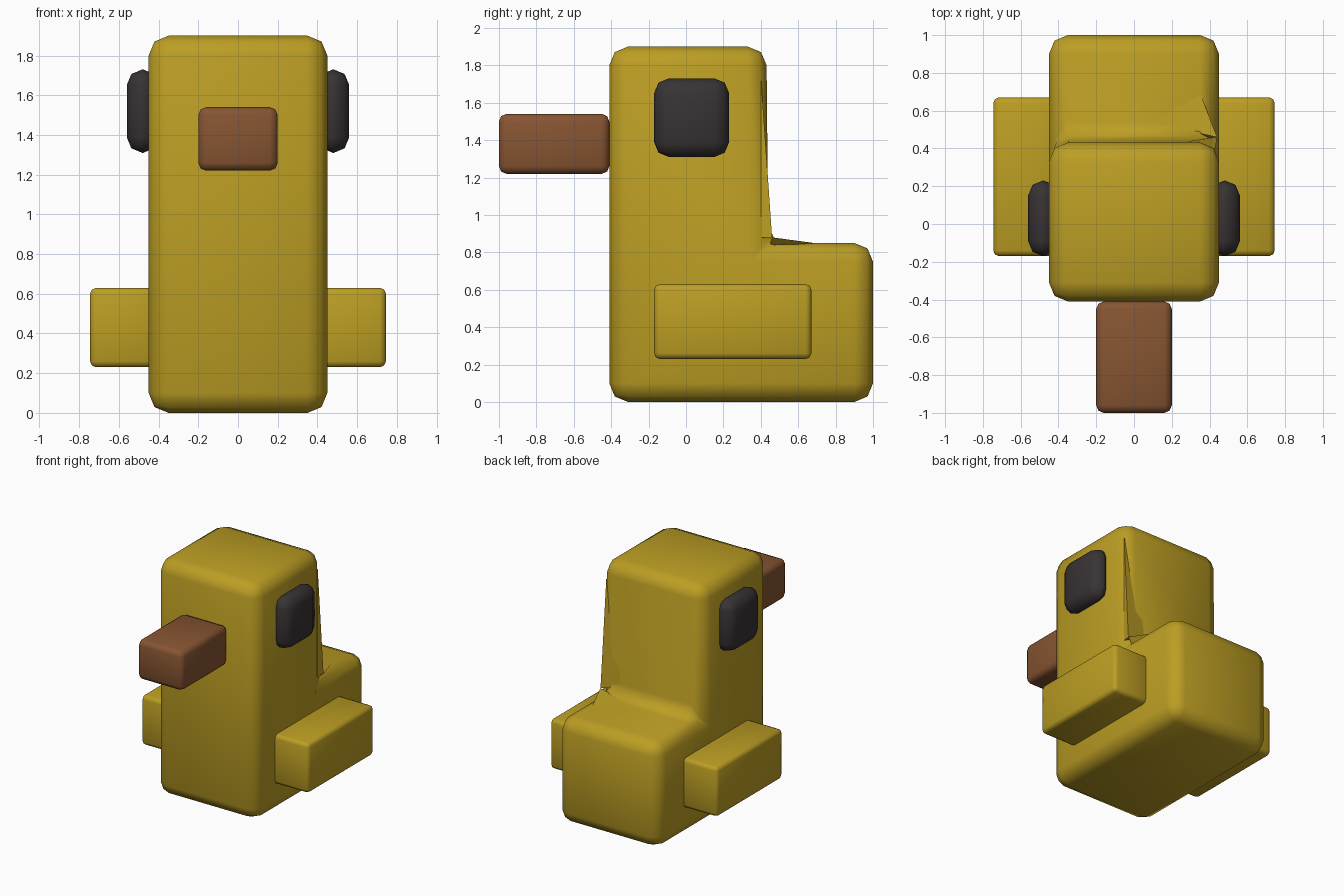
import bpy, bmesh

if "Cube" in bpy.data.objects:
    bpy.data.objects.remove(bpy.data.objects["Cube"])


def material(name, rgb):
    m = bpy.data.materials.new(name)
    m.diffuse_color = (*rgb, 1)
    m.use_nodes = True
    m.node_tree.nodes["Principled BSDF"].inputs["Base Color"].default_value = m.diffuse_color
    return m


YELLOW = material("mustard_yellow", (0.50, 0.34, 0.017))
BROWN = material("beak_brown", (0.24, 0.09, 0.032))
BLACK = material("eye_black", (0.040, 0.033, 0.034))


def finish(name, bm, mat, bevel=0, angle=60):
    """Turn a bmesh into a bevelled, smooth-shaded object."""
    bmesh.ops.recalc_face_normals(bm, faces=bm.faces[:])
    if bevel:
        bmesh.ops.bevel(bm, geom=bm.edges[:], offset=bevel, segments=2,
                        profile=0.5, affect='EDGES', clamp_overlap=True)
    me = bpy.data.meshes.new(name)
    bm.to_mesh(me)
    bm.free()
    me.materials.append(mat)
    ob = bpy.data.objects.new(name, me)
    bpy.context.collection.objects.link(ob)
    bpy.ops.object.select_all(action='DESELECT')
    ob.select_set(True)
    bpy.context.view_layer.objects.active = ob
    bpy.ops.object.shade_smooth_by_angle(angle=angle * 3.14159 / 180)
    return ob


def box(name, lo, hi, mat, bevel):
    bm = bmesh.new()
    bmesh.ops.create_cube(bm, size=1)
    for v in bm.verts:
        for i in range(3):
            v.co[i] = lo[i] if v.co[i] < 0 else hi[i]
    return finish(name, bm, mat, bevel)


# Body: L-shaped side profile (y, z) extruded across x
profile = [(-0.41, 0), (1.0, 0), (1.0, 0.85), (0.44, 0.85), (0.43, 1.9), (-0.41, 1.9)]
bm = bmesh.new()
face = bm.faces.new([bm.verts.new((-0.45, y, z)) for y, z in profile])
ext = bmesh.ops.extrude_face_region(bm, geom=[face])
for v in ext["geom"]:
    if isinstance(v, bmesh.types.BMVert):
        v.co.x = 0.45
finish("body", bm, YELLOW, 0.1)

# Small raised fold where the neck meets the tail on one side
bm = bmesh.new()
for co in [(0.34, 0.72, 0.845), (0.03, 0.55, 0.845), (0.44, 0.46, 0.88),
           (0.43, 0.41, 1.70), (0.20, 0.425, 1.20), (0.15, 0.425, 0.95),
           (0.43, 0.40, 0.85)]:
    bm.verts.new(co)
bmesh.ops.convex_hull(bm, input=bm.verts[:])
# keep only the lower shallow gusset by flattening the tail tip and neck tip apart
bm.free()
for name, pts in {
    "tail_fold": [(0.34, 0.72, 0.845), (0.03, 0.55, 0.845), (0.44, 0.46, 0.88), (0.40, 0.45, 0.84)],
    "neck_fold": [(0.43, 0.40, 1.75), (0.20, 0.425, 1.20), (0.15, 0.425, 0.95),
                  (0.44, 0.46, 0.88), (0.43, 0.40, 0.88)],
}.items():
    bm = bmesh.new()
    for co in pts:
        bm.verts.new(co)
    bmesh.ops.convex_hull(bm, input=bm.verts[:])
    finish(name, bm, YELLOW, 0, 20)

# Beak
box("beak", (-0.2, -1.0, 1.22), (0.2, -0.41, 1.54), BROWN, 0.04)

# Eyes and wings on both sides
for side, s in (("left", -1), ("right", 1)):
    def span(a, b):
        return sorted((s * a, s * b))
    x0, x1 = span(0.40, 0.56)
    box(side + "_eye", (x0, -0.17, 1.31), (x1, 0.23, 1.73), BLACK, 0.078)
    x0, x1 = span(0.40, 0.745)
    box(side + "_wing", (x0, -0.17, 0.23), (x1, 0.67, 0.63), YELLOW, 0.03)
